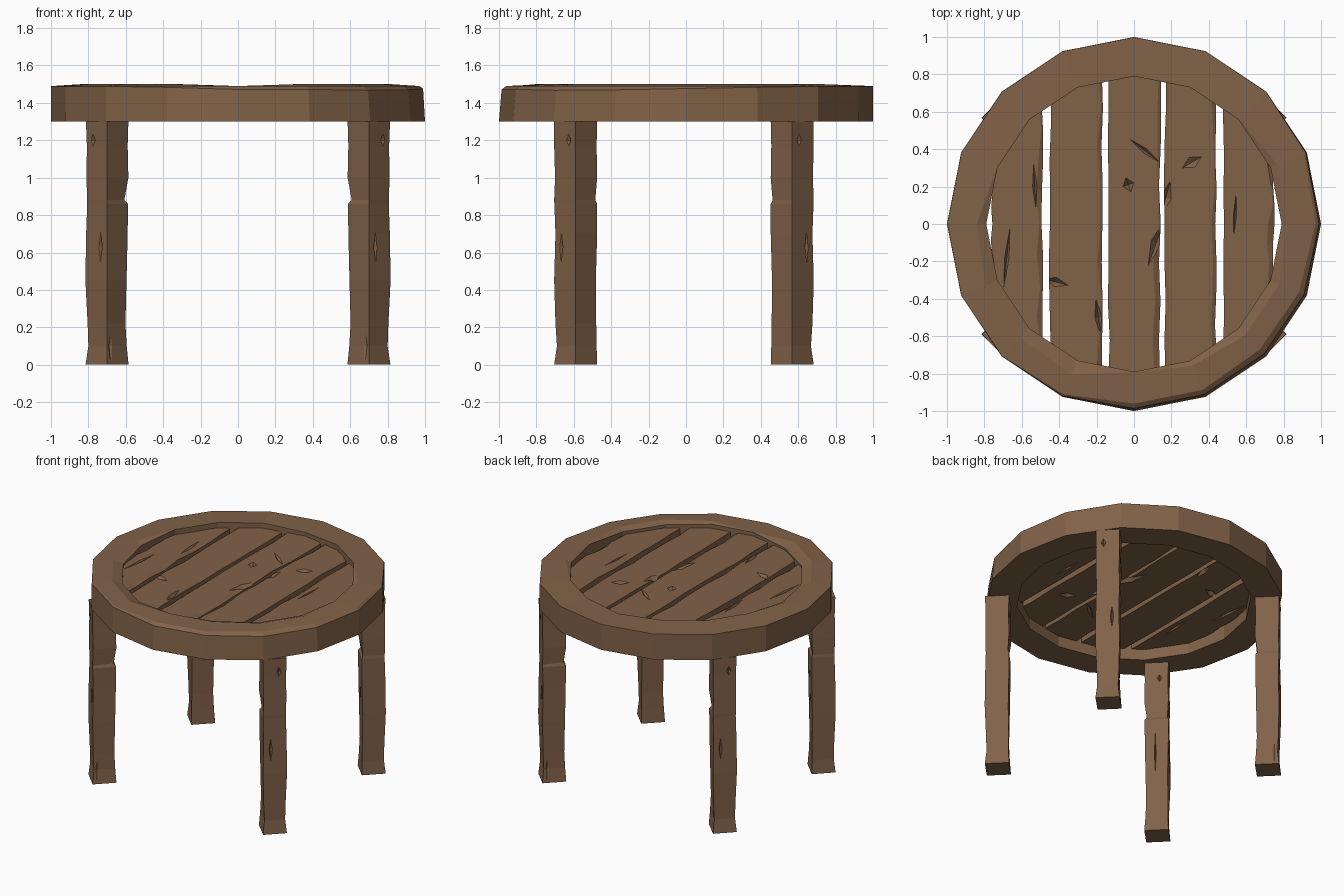
import bpy, bmesh, math, random
from mathutils import Vector, Matrix

if "Cube" in bpy.data.objects:
    bpy.data.objects.remove(bpy.data.objects["Cube"])

random.seed(4)
wood = bpy.data.materials.new("brown wood")
wood.diffuse_color = (0.22, 0.122, 0.065, 1)
wood.use_nodes = True
wood.node_tree.nodes["Principled BSDF"].inputs["Base Color"].default_value = wood.diffuse_color


def make(name, rings, closed=False):
    """Skin a list of same-sized cross-sections into a solid."""
    bm = bmesh.new()
    vs = [[bm.verts.new(p) for p in r] for r in rings]
    n, k = len(vs), len(vs[0])
    for i in range(n if closed else n - 1):
        a, b = vs[i], vs[(i + 1) % n]
        for j in range(k):
            bm.faces.new((a[j], a[(j + 1) % k], b[(j + 1) % k], b[j]))
    if not closed:
        bm.faces.new(vs[0])
        bm.faces.new(vs[-1])
    bmesh.ops.recalc_face_normals(bm, faces=bm.faces[:])
    me = bpy.data.meshes.new(name)
    bm.to_mesh(me)
    bm.free()
    me.materials.append(wood)
    ob = bpy.data.objects.new(name, me)
    bpy.context.collection.objects.link(ob)
    return ob


def gouge(ob, cuts):
    """Carve diamond-shaped cracks: (centre, half sizes, rotation about z)."""
    bm = bmesh.new()
    for c, s, rot in cuts:
        m = Matrix.Translation(c) @ Matrix.Rotation(math.radians(rot), 4, 'Z')
        v = {}
        for a in range(3):
            for d in (-1, 1):
                p = Vector((0, 0, 0))
                p[a] = d * s[a]
                v[a, d] = bm.verts.new(m @ p)
        for x in (-1, 1):
            for y in (-1, 1):
                for z in (-1, 1):
                    bm.faces.new((v[0, x], v[1, y], v[2, z]))
    bmesh.ops.recalc_face_normals(bm, faces=bm.faces[:])
    me = bpy.data.meshes.new("cutter")
    bm.to_mesh(me)
    bm.free()
    me.materials.append(wood)
    cut = bpy.data.objects.new("cutter", me)
    cut.hide_render = True
    bpy.context.collection.objects.link(cut)
    mod = ob.modifiers.new("cracks", 'BOOLEAN')
    mod.operation, mod.solver, mod.object = 'DIFFERENCE', 'EXACT', cut
    dg = bpy.context.evaluated_depsgraph_get()
    done = bpy.data.meshes.new_from_object(ob.evaluated_get(dg))
    ob.modifiers.clear()
    ob.data = done
    bpy.data.objects.remove(cut)


# Rim: 16-sided ring, worn along the front and right edges
outer_wear = {0: .03, 1: .015, 11: .015, 12: .04, 13: .04, 14: .05, 15: .045}
inner_wear = {0: .03, 1: .04, 8: .05, 9: .07, 10: .07, 11: .08, 13: .03, 14: .05, 15: .05}
rings = []
for i in range(16):
    a = i * math.tau / 16
    wo, wi = outer_wear.get(i, .003), inner_wear.get(i, .003)
    zi = 1.488 if i in (4, 12) else 1.5
    section = [(1, 1.3), (1 - wo * .35, 1.49 - wo * .45), (1 - wo, 1.49),
               (.79 + wi, zi), (.79, zi - wi * .35), (.79, 1.3)]
    rings.append([(r * math.cos(a), r * math.sin(a), z) for r, z in section])
make("tabletop_rim", rings, closed=True)

# Planks: five rough boards tucked into the rim
# each: left x, right x, cracks
planks = [
    (-.767, -.485, [((-.68, -.18, 1.46), (.012, .16, .02), -6),
                    ((-.53, .2, 1.46), (.012, .12, .015), 3)]),
    (-.455, -.165, [((-.42, -.31, 1.46), (.07, .025, .03), -15),
                    ((-.19, -.5, 1.46), (.02, .1, .03), 8)]),
    (-.14, .145, [((-.03, .21, 1.46), (.03, .04, .03), 20),
                  ((.06, .39, 1.46), (.1, .014, .02), -38),
                  ((.12, -.1, 1.46), (.03, .13, .03), -20)]),
    (.16, .445, [((.17, .14, 1.46), (.03, .09, .04), -15),
                 ((.31, .33, 1.46), (.06, .03, .02), 30)]),
    (.47, .752, [((.54, .05, 1.46), (.008, .12, .02), -3)]),
]
N = 9
for k, (xl, xr, cuts) in enumerate(planks):
    rings = []
    for i in range(N):
        u = -1 + 2 * i / (N - 1)
        l = xl + random.uniform(0, .012)
        r = xr - random.uniform(0, .012)
        cl, cr = random.uniform(.004, .02), random.uniform(.006, .035)
        section = [(l, 1.38), (r, 1.38), (r, 1.46 - cr * .6), (r - cr, 1.46),
                   (l + cl, 1.46), (l, 1.46 - cl * .6)]
        rings.append([(x, u * math.sqrt(.84 ** 2 - x * x), z) for x, z in section])
    board = make(f"plank_{k + 1}", rings)
    below = [((c[0], -c[1], 1.38), s, -r) for c, s, r in cuts]
    gouge(board, cuts + below)

# Leg: a square post standing on its corner, with worn edges and flared foot
# each: height, then reach of the inner, front, outer and back corners
levels = [(0, .115, .115, .115, .115), (.1, .105, .10, .10, .112),
          (.22, .098, .108, .104, .11), (.45, .104, .115, .116, .108),
          (.7, .11, .108, .112, .115), (.86, .112, .114, .106, .115),
          (.88, .092, .115, .107, .105), (1.0, .114, .11, .11, .115),
          (1.17, .11, .115, .108, .112), (1.3, .114, .115, .113, .115)]
leg = make("front_left_leg", [[(i, 0, z), (0, -f, z), (-o, 0, z), (0, b, z)]
                              for z, i, f, o, b in levels])
gouge(leg, [((-.035, -.077, .63), (.012, .02, .09), -45),
            ((-.075, -.037, 1.2), (.016, .018, .035), -45),
            ((.02, -.09, .1), (.03, .014, .09), 45),
            ((.06, .05, .6), (.006, .02, .17), -45),
            ((.04, .07, 1.18), (.016, .018, .03), -45)])
base = leg.data


# Mirror the leg to the four corners
def place(name, sx, sy, y):
    me = base.copy()
    me.transform(Matrix.Diagonal((sx, sy, 1, 1)))
    if sx * sy < 0:
        me.flip_normals()
    ob = bpy.data.objects.new(name, me)
    ob.location = (-.7 * sx, y, 0)
    bpy.context.collection.objects.link(ob)


bpy.data.objects.remove(leg)
for sx, side in ((1, "left"), (-1, "right")):
    place(f"front_{side}_leg", sx, 1, -.59)
    place(f"back_{side}_leg", sx, -1, .568)
